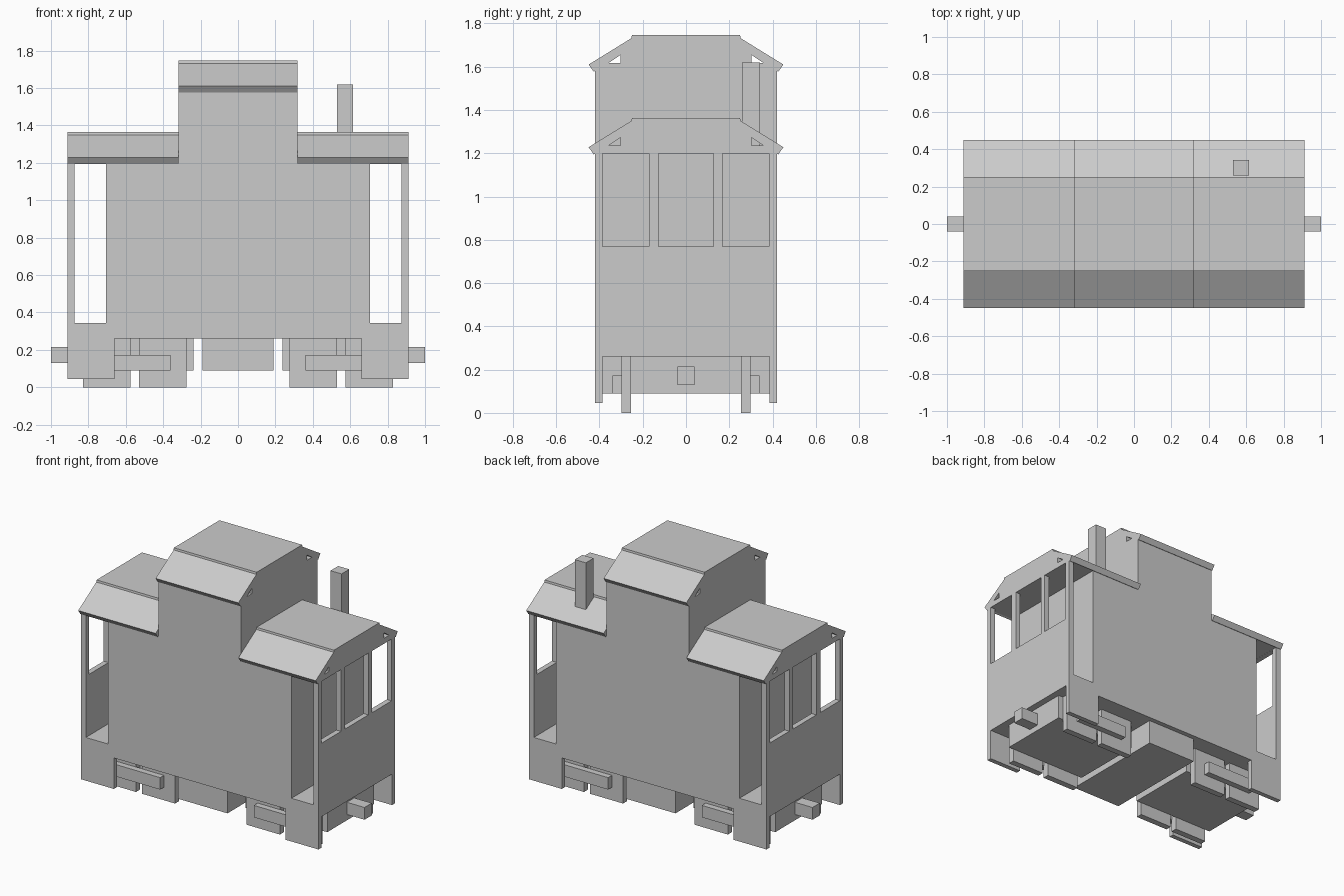
import bpy, bmesh
from mathutils import Vector

if "Cube" in bpy.data.objects:
    bpy.data.objects.remove(bpy.data.objects["Cube"])


def prism(name, pts, a, b, axis):
    """Extrude a 2D outline from a to b; axis 'x': pts are (y, z), axis 'y': pts are (x, z)."""
    bm = bmesh.new()
    place = (lambda p, t: (t, p[0], p[1])) if axis == 'x' else (lambda p, t: (p[0], t, p[1]))
    face = bm.faces.new([bm.verts.new(place(p, a)) for p in pts])
    new = bmesh.ops.extrude_face_region(bm, geom=[face])["geom"]
    move = Vector(place((0, 0), b - a))
    bmesh.ops.translate(bm, vec=move, verts=[g for g in new if isinstance(g, bmesh.types.BMVert)])
    bmesh.ops.recalc_face_normals(bm, faces=bm.faces)
    me = bpy.data.meshes.new(name)
    bm.to_mesh(me)
    bm.free()
    ob = bpy.data.objects.new(name, me)
    bpy.context.collection.objects.link(ob)
    return ob


def box(name, x0, x1, y0, y1, z0, z1):
    return prism(name, [(x0, z0), (x1, z0), (x1, z1), (x0, z1)], y0, y1, 'y')


def cut(ob, cutter):
    """Subtract the cutter, then discard it."""
    mod = ob.modifiers.new("cut", 'BOOLEAN')
    mod.operation, mod.solver, mod.object = 'DIFFERENCE', 'EXACT', cutter
    bpy.context.view_layer.objects.active = ob
    bpy.ops.object.modifier_apply(modifier=mod.name)
    bpy.data.objects.remove(cutter)


def sided(s, a, b):
    return (a, b) if s > 0 else (-b, -a)


# Body shell: stepped side profile with tall centre and low skirts at the ends
half = [(0.66, 0.26), (0.66, 0.045), (0.912, 0.045), (0.912, 1.2), (0.318, 1.2), (0.318, 1.6)]
body = prism("body", half + [(-x, z) for x, z in reversed(half)], -0.42, 0.42, 'y')

# Space below the floor, between the skirts
cut(body, box("under_cutter", -1.1, 1.1, -0.387, 0.387, -0.1, 0.26))

for s in (-1, 1):
    # Open vestibule
    cut(body, box("door_cutter", *sided(s, 0.705, 0.875), -0.6, 0.6, 0.345, 1.3))
    # End windows
    for y0, y1 in ((-0.387, -0.172), (-0.128, 0.128), (0.168, 0.383)):
        cut(body, box("window_cutter", *sided(s, 0.8, 1.0), y0, y1, 0.77, 1.199))


# Roofs: faceted profile with small triangular ducts along the eaves
def roof(name, x0, x1, z):
    right = [(0.415, z), (0.427, z - 0.005), (0.45, z + 0.028), (0.252, z + 0.15), (0.25, z + 0.164)]
    ob = prism(name, [*right, *[(-y, h) for y, h in reversed(right)]], x0, x1, 'x')
    for s in (-1, 1):
        tri = [(s * 0.357, z + 0.036), (s * 0.302, z + 0.036), (s * 0.302, z + 0.073)]
        cut(ob, prism("duct_cutter", tri, x0 - 0.1, x1 + 0.1, 'x'))
    return ob


roof("left_roof", -0.912, -0.318, 1.2)
roof("right_roof", 0.318, 0.912, 1.2)
# clear the tower interior so the ducts run through
cut(body, box("tower_cutter", -0.5, 0.5, -0.6, 0.6, 1.582, 1.8))
roof("centre_roof", -0.318, 0.318, 1.582)

# Exhaust stack
box("exhaust_stack", 0.53, 0.615, 0.258, 0.342, 1.22, 1.62)

# Central tank under the floor
box("under_tank", -0.19, 0.19, -0.387, 0.387, 0.09, 0.265)

# Trucks, wheels, side bars and couplers
for s, end in ((-1, "left"), (1, "right")):
    box(end + "_truck", *sided(s, 0.238, 0.865), -0.256, 0.256, 0.09, 0.265)
    box(end + "_coupler", *sided(s, 0.86, 1.0), -0.04, 0.04, 0.13, 0.215)
    for t, side in ((-1, "front"), (1, "back")):
        for i, (x0, x1) in enumerate(((0.275, 0.53), (0.575, 0.828))):
            box(f"{end}_{side}_wheel_{i + 1}", *sided(s, x0, x1), *sided(t, 0.254, 0.298), 0, 0.262)
        box(f"{end}_{side}_side_bar", *sided(s, 0.36, 0.742), *sided(t, 0.296, 0.34), 0.09, 0.173)
